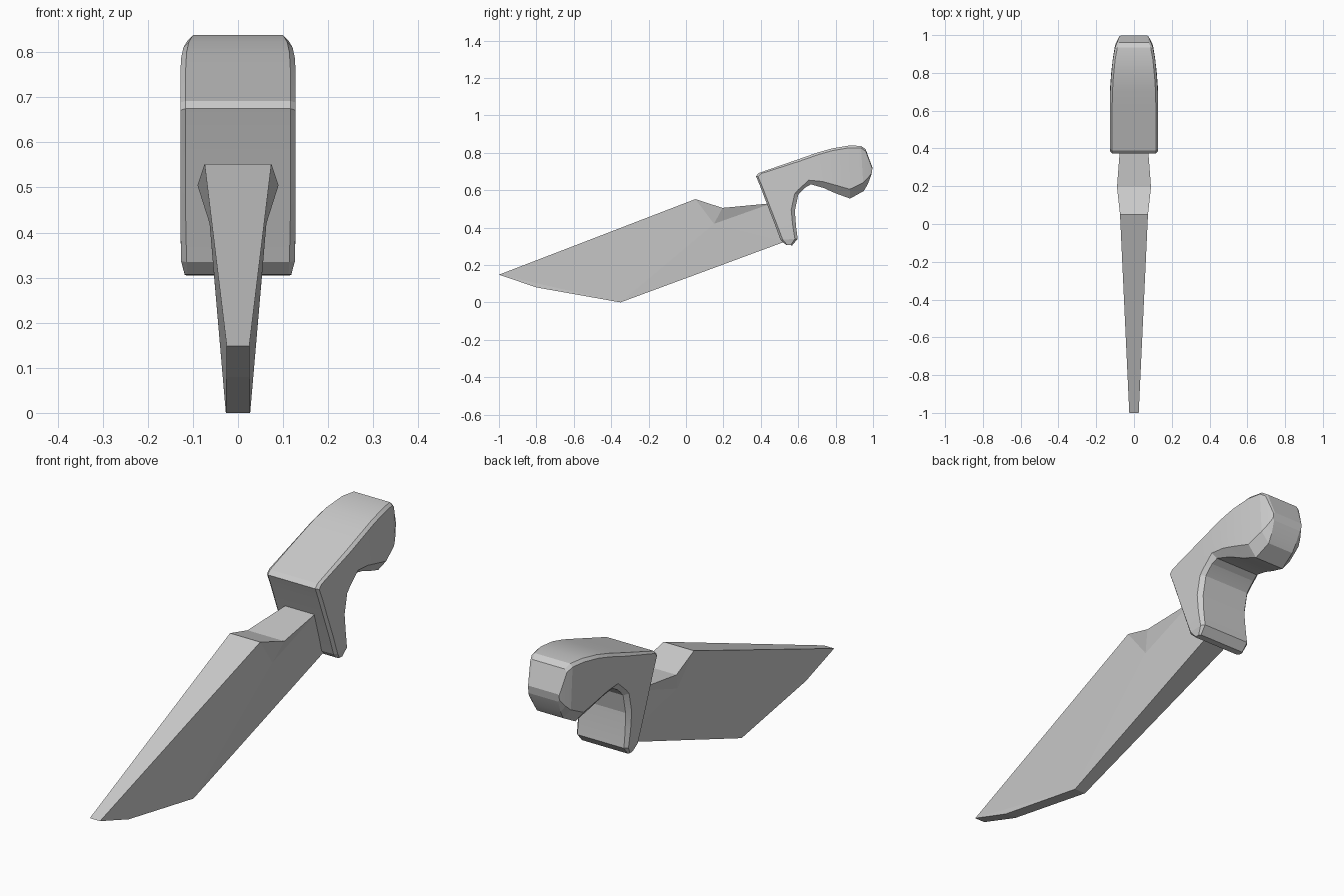
import bpy
import bmesh

cube = bpy.data.objects.get("Cube")
if cube:
    bpy.data.objects.remove(cube, do_unlink=True)

grey = bpy.data.materials.new("plain_grey")
grey.use_nodes = True
grey.diffuse_color = (0.6, 0.6, 0.6, 1)
grey.node_tree.nodes["Principled BSDF"].inputs["Base Color"].default_value = (0.6, 0.6, 0.6, 1)


def finish(bm, name):
    bmesh.ops.recalc_face_normals(bm, faces=bm.faces)
    mesh = bpy.data.meshes.new(name)
    bm.to_mesh(mesh)
    bm.free()
    mesh.materials.append(grey)
    obj = bpy.data.objects.new(name, mesh)
    bpy.context.collection.objects.link(obj)
    return obj


# Blade: outline points as (half width, y, z), mirrored across x
outline = [
    (0.025, -1.0, 0.148), (0.026, -0.8, 0.08), (0.027, -0.35, 0.0),
    (0.055, 0.53, 0.325), (0.07, 0.46, 0.53), (0.09, 0.195, 0.505),
    (0.074, 0.05, 0.552),
]
notch = (0.063, 0.15, 0.42)
bm = bmesh.new()
sides = []
for s in (1, -1):
    ring = [bm.verts.new((s * w, y, z)) for w, y, z in outline]
    mid = bm.verts.new((s * notch[0], notch[1], notch[2]))
    tip, tip_low, belly, heel, tang, dip, peak = ring
    for face in ((tip, tip_low, belly), (tip, belly, mid, peak),
                 (belly, heel, mid), (heel, tang, mid),
                 (tang, dip, mid), (dip, peak, mid)):
        bm.faces.new(face)
    sides.append(ring)
left, right = sides
n = len(left)
for i in range(n):
    j = (i + 1) % n
    bm.faces.new((left[i], left[j], right[j], right[i]))
finish(bm, "blade")

# Handle: outer (y, z), inner (y, z), half width, inner chamfer
sections = [
    (0.535, 0.307, 0.568, 0.305, 0.118, 0.008),
    (0.505, 0.335, 0.597, 0.34, 0.126, 0.015),
    (0.470, 0.43, 0.588, 0.41, 0.128, 0.018),
    (0.435, 0.52, 0.582, 0.49, 0.128, 0.02),
    (0.395, 0.625, 0.60, 0.575, 0.128, 0.02),
    (0.374, 0.675, 0.62, 0.597, 0.128, 0.02),
    (0.390, 0.692, 0.64, 0.615, 0.128, 0.02),
    (0.600, 0.765, 0.668, 0.631, 0.128, 0.025),
    (0.700, 0.80, 0.735, 0.612, 0.126, 0.035),
    (0.780, 0.823, 0.80, 0.583, 0.121, 0.045),
    (0.870, 0.838, 0.877, 0.555, 0.112, 0.05),
    (0.935, 0.837, 0.95, 0.595, 0.1, 0.045),
    (0.960, 0.82, 0.972, 0.632, 0.09, 0.03),
    (0.997, 0.72, 0.992, 0.685, 0.076, 0.008),
]
bm = bmesh.new()
rings = []
for oy, oz, iy, iz, w, c in sections:
    dy, dz = iy - oy, iz - oz
    length = (dy * dy + dz * dz) ** 0.5
    dy, dz = dy / length, dz / length
    a = 0.012 if length > 0.05 else 0.006
    half = [
        (w - a, oy, oz), (w, oy + dy * a, oz + dz * a),
        (w, iy - dy * c, iz - dz * c), (w - c * 0.8, iy, iz),
    ]
    loop = half + [(-x, y, z) for x, y, z in reversed(half)]
    rings.append([bm.verts.new(p) for p in loop])
for p, q in zip(rings, rings[1:]):
    for i in range(8):
        j = (i + 1) % 8
        bm.faces.new((p[i], p[j], q[j], q[i]))
bm.faces.new(rings[0])
bm.faces.new(rings[-1])
handle = finish(bm, "handle")

# Soften the gentle curves of the grip, keep the chamfers crisp
bpy.context.view_layer.objects.active = handle
handle.select_set(True)
bpy.ops.object.shade_smooth_by_angle(angle=0.2)
